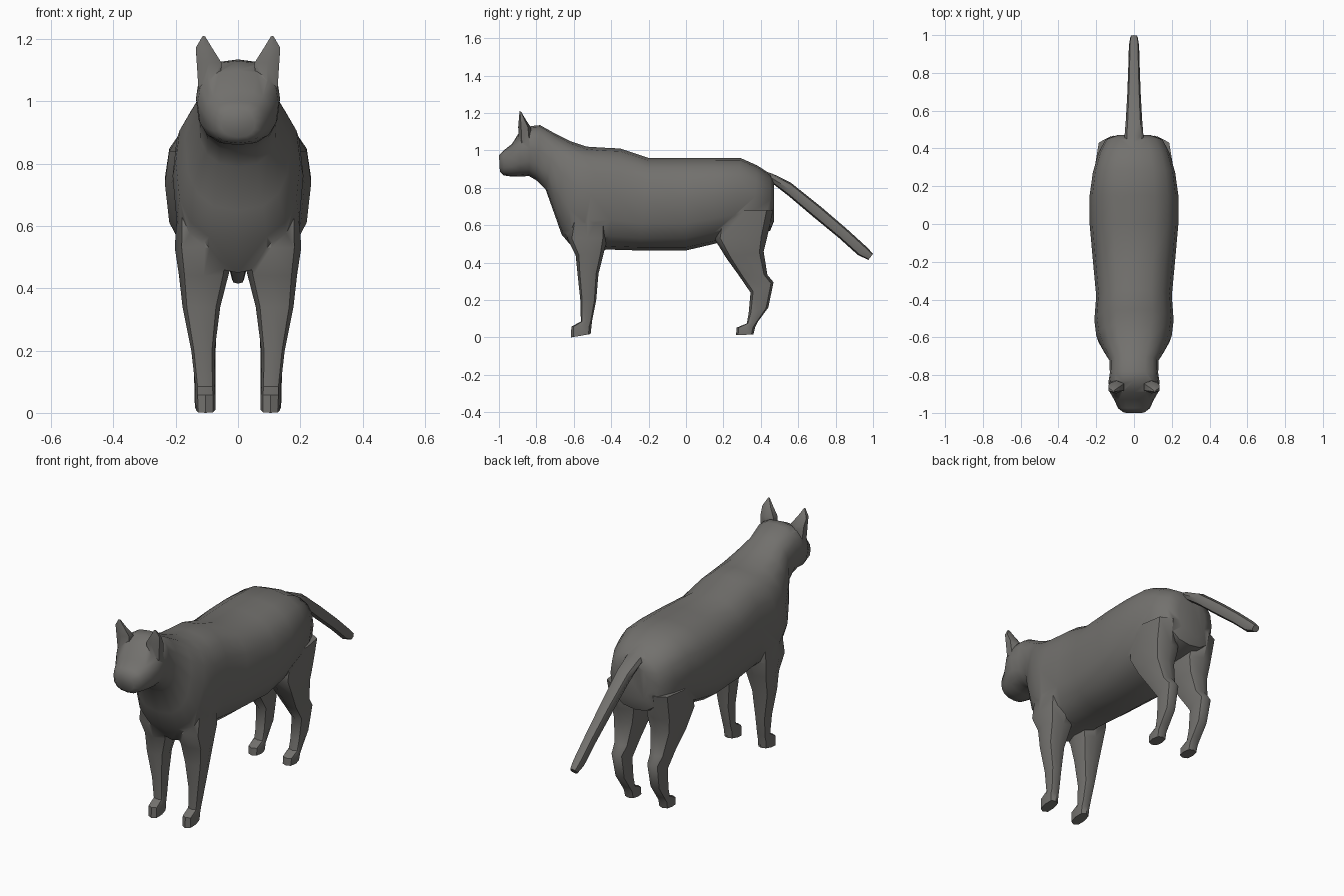
import bpy, bmesh, math

fur = bpy.data.materials.new("warm_grey_fur")
fur.diffuse_color = (0.17, 0.165, 0.155, 1)


def power(v, p):
    return math.copysign(abs(v) ** p, v)


def loft(name, rings, sides=12, p=0.8, mid=0.5):
    """Skin rings given as (y, z) start, (y, z) end, x min, x max."""
    bm = bmesh.new()
    loops = []
    for (ya, za), (yb, zb), x0, x1 in rings:
        loop = []
        for i in range(sides):
            t = 2 * math.pi * i / sides
            s, c = power(math.cos(t), p), power(math.sin(t), p)
            f = mid * (1 - s) if s > 0 else mid - s * (1 - mid)
            loop.append(bm.verts.new(((x0 + x1) / 2 + c * (x1 - x0) / 2,
                                      ya + (yb - ya) * f, za + (zb - za) * f)))
        loops.append(loop)
    for a, b in zip(loops, loops[1:]):
        for i in range(sides):
            j = (i + 1) % sides
            bm.faces.new((a[i], a[j], b[j], b[i]))
    bm.faces.new(loops[0])
    bm.faces.new(loops[-1])
    bmesh.ops.recalc_face_normals(bm, faces=bm.faces)
    mesh = bpy.data.meshes.new(name)
    bm.to_mesh(mesh)
    bm.free()
    mesh.materials.append(fur)
    obj = bpy.data.objects.new(name, mesh)
    bpy.context.collection.objects.link(obj)
    return obj


def pair(name, rings, **kw):
    """Same limb on both sides."""
    flipped = [(a, b, -x1, -x0) for a, b, x0, x1 in rings]
    return [loft(name + "_left", rings, **kw), loft(name + "_right", flipped, **kw)]


# Head, neck and trunk: top point, bottom point, half width
spine = [
    ((-1.0, .975), (-.995, .885), .055), ((-.975, 1.0), (-.975, .866), .085),
    ((-.93, 1.035), (-.93, .86), .105), ((-.89, 1.10), (-.885, .86), .13),
    ((-.83, 1.13), (-.84, .863), .135), ((-.78, 1.135), (-.80, .84), .128),
    ((-.70, 1.09), (-.75, .79), .13), ((-.62, 1.05), (-.70, .65), .17),
    ((-.53, 1.02), (-.665, .55), .2), ((-.45, 1.015), (-.58, .45), .21),
    ((-.35, 1.01), (-.42, .47), .2), ((-.2, .96), (-.25, .465), .215),
    ((0, .96), (0, .465), .235), ((.15, .96), (.15, .5), .235),
    ((.29, .96), (.25, .53), .218), ((.38, .92), (.36, .55), .19),
    ((.45, .875), (.45, .57), .15), ((.47, .83), (.47, .62), .09)]
body = loft("cat_body", [(a, b, -w, w) for a, b, w in spine], sides=16, mid=.45)

# Front legs, shoulder to paw: front point, back point, inner x, outer x
parts = pair("front_leg", [
    ((-.61, .66), (-.42, .66), .05, .195), ((-.635, .53), (-.42, .53), .01, .203),
    ((-.59, .44), (-.44, .45), .03, .19), ((-.58, .34), (-.468, .34), .057, .178),
    ((-.565, .2), (-.48, .2), .075, .15), ((-.562, .085), (-.502, .09), .075, .137),
    ((-.613, .058), (-.505, .06), .073, .137), ((-.615, .0), (-.51, .018), .073, .135)],
    sides=8, p=.75)

# Hind legs, thigh to paw
parts += pair("hind_leg", [
    ((.17, .68), (.465, .68), .04, .205), ((.15, .53), (.435, .54), .02, .2),
    ((.215, .425), (.415, .46), .04, .185), ((.28, .335), (.435, .335), .06, .16),
    ((.345, .24), (.468, .295), .07, .15), ((.335, .13), (.44, .16), .073, .142),
    ((.325, .075), (.385, .085), .073, .14), ((.27, .052), (.37, .055), .073, .14),
    ((.268, .012), (.36, .016), .073, .138)], sides=8, p=.75)

# Ears
parts += pair("ear", [
    ((-.895, 1.04), (-.82, 1.04), .05, .132), ((-.897, 1.125), (-.83, 1.125), .048, .138),
    ((-.893, 1.175), (-.857, 1.165), .08, .139),
    ((-.89, 1.21), (-.88, 1.205), .105, .115)], sides=6, p=.9)

# Tail
parts.append(loft("tail", [
    ((.38, .905), (.40, .80), -.05, .05), ((.47, .872), (.46, .825), -.05, .05),
    ((.56, .828), (.55, .755), -.043, .043), ((.72, .70), (.68, .645), -.035, .035),
    ((.86, .58), (.82, .53), -.03, .03), ((.97, .48), (.92, .44), -.027, .027),
    ((1.0, .447), (.975, .415), -.02, .02)], sides=8))

# Fuse the limbs into one continuous skin
for part in parts:
    mod = body.modifiers.new("join_" + part.name, 'BOOLEAN')
    mod.operation = 'UNION'
    mod.solver = 'EXACT'
    mod.object = part
bpy.context.view_layer.objects.active = body
body.select_set(True)
for mod in list(body.modifiers):
    bpy.ops.object.modifier_apply(modifier=mod.name)
for part in parts:
    bpy.data.objects.remove(part, do_unlink=True)
bpy.ops.object.shade_smooth_by_angle(angle=math.radians(50))
